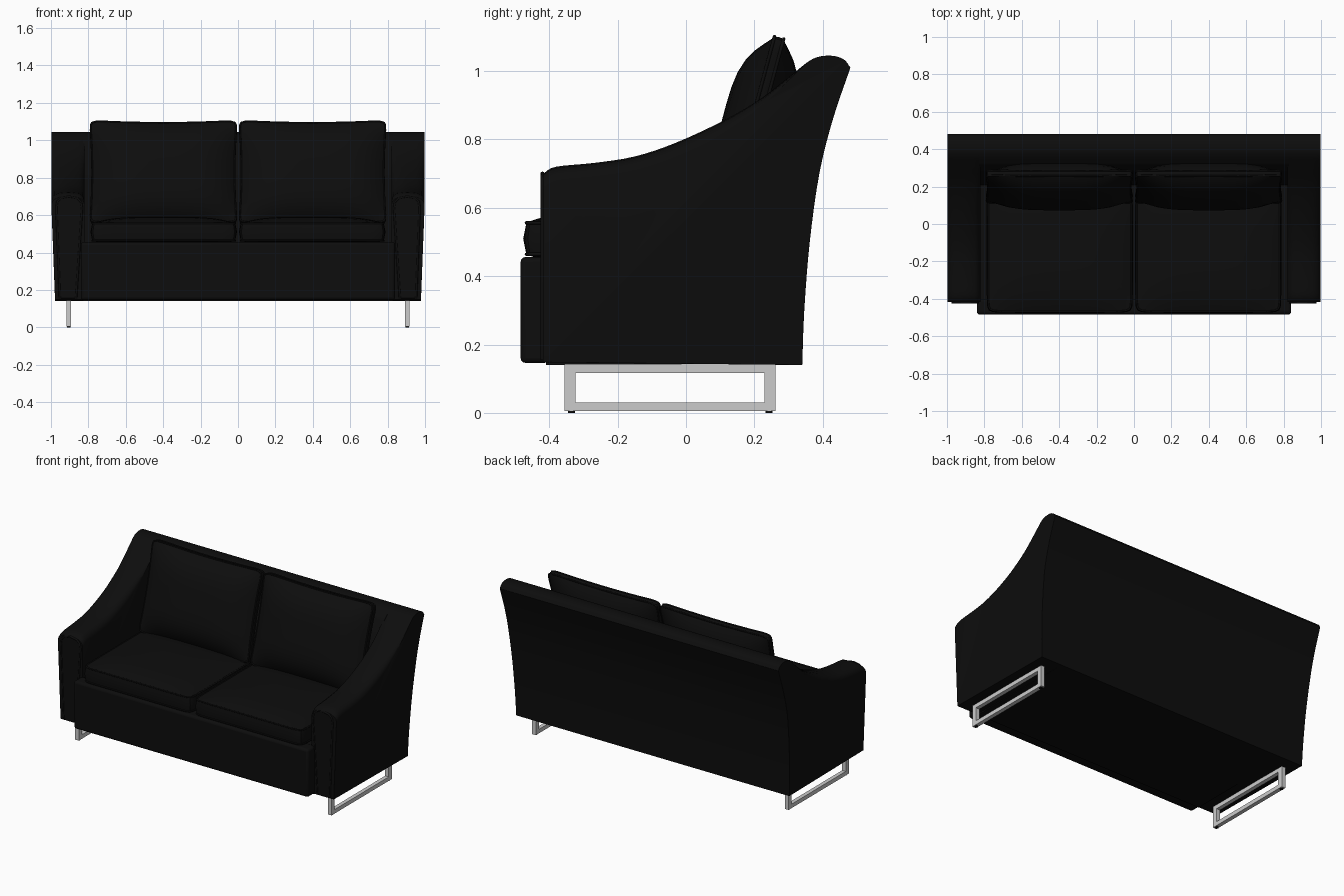
import bpy, bmesh, math
from mathutils import Vector, Matrix

cube = bpy.data.objects.get("Cube")
if cube:
    bpy.data.objects.remove(cube, do_unlink=True)


def material(name, rgb):
    m = bpy.data.materials.new(name)
    m.use_nodes = True
    m.diffuse_color = (*rgb, 1)
    m.node_tree.nodes["Principled BSDF"].inputs["Base Color"].default_value = (*rgb, 1)
    return m


BLACK = material("black leather", (0.004, 0.004, 0.004))
STEEL = material("brushed steel", (0.6, 0.6, 0.6))


def finish(name, bm, mat, bevel=0, mirror=False, smooth=True):
    bmesh.ops.recalc_face_normals(bm, faces=bm.faces)
    me = bpy.data.meshes.new(name)
    bm.to_mesh(me)
    bm.free()
    me.materials.append(mat)
    ob = bpy.data.objects.new(name, me)
    bpy.context.collection.objects.link(ob)
    if bevel:
        b = ob.modifiers.new("Soft edges", 'BEVEL')
        b.width, b.segments, b.limit_method, b.angle_limit = bevel, 3, 'ANGLE', math.radians(40)
    if mirror:
        ob.modifiers.new("Mirror", 'MIRROR')
    if smooth:
        bpy.ops.object.select_all(action='DESELECT')
        bpy.context.view_layer.objects.active = ob
        ob.select_set(True)
        bpy.ops.object.shade_smooth_by_angle(angle=math.radians(40))
    return ob


def loft(bm, rings):
    """Skin matching closed rings and cap both ends."""
    rows = [[bm.verts.new(p) for p in r] for r in rings]
    n = len(rows[0])
    for a, b in zip(rows, rows[1:]):
        for i in range(n):
            j = (i + 1) % n
            bm.faces.new((a[i], a[j], b[j], b[i]))
    bm.faces.new(rows[0])
    bm.faces.new(rows[-1])


def box(bm, x0, x1, y0, y1, z0, z1):
    loft(bm, [[(x, y0, z0), (x, y1, z0), (x, y1, z1), (x, y0, z1)] for x in (x0, x1)])


def tube(name, points, radius, closed=False):
    """Piping, mirrored to the other side."""
    cu = bpy.data.curves.new(name, 'CURVE')
    cu.dimensions = '3D'
    cu.bevel_depth, cu.bevel_resolution = radius, 2
    s = cu.splines.new('POLY')
    s.points.add(len(points) - 1)
    for p, co in zip(s.points, points):
        p.co = (*co, 1)
    s.use_cyclic_u = closed
    cu.materials.append(BLACK)
    ob = bpy.data.objects.new(name, cu)
    bpy.context.collection.objects.link(ob)
    ob.modifiers.new("Mirror", 'MIRROR')


def smooth_path(pts, steps=4):
    """Catmull-Rom interpolation through open points."""
    v = [Vector(p) for p in pts]
    v = [2 * v[0] - v[1]] + v + [2 * v[-1] - v[-2]]
    out = []
    for a, b, c, d in zip(v, v[1:], v[2:], v[3:]):
        for k in range(steps):
            t = k / steps
            out.append(0.5 * (2 * b + (c - a) * t + (2 * a - 5 * b + 4 * c - d) * t ** 2
                              + (3 * b - a - 3 * c + d) * t ** 3))
    return out + [v[-2]]


# Side profile shared by the arms and the back
rear = smooth_path([(0.34, 0.14), (0.346, 0.3), (0.362, 0.5), (0.39, 0.7), (0.43, 0.86), (0.481, 1.01)])
crest = smooth_path([(0.481, 1.01), (0.46, 1.035), (0.42, 1.045), (0.37, 1.035), (0.31, 0.99)])
slope = smooth_path([(0.31, 0.99), (0.22, 0.92), (0.11, 0.855), (-0.03, 0.79), (-0.15, 0.75),
                     (-0.27, 0.731), (-0.38, 0.72), (-0.418, 0.7)])

# Arms: slices across the width, rounded over the top and flared upwards
outline = rear + crest[1:] + slope[1:] + [Vector((-0.418, 0.148))]
rings = []
for x, drop in ((0.82, 0.045), (0.828, 0.022), (0.85, 0.006), (0.905, 0), (0.955, 0.004),
                (0.98, 0.014), (0.993, 0.028), (0.998, 0.045)):
    ring = []
    for y, z in outline:
        flare = 0.98 + 0.02 * min(1, (z - 0.14) / 0.55) if x > 0.9 else 1
        fade = min(1, max(0, (0.36 - y) / 0.3)) if z > 0.65 else 0
        ring.append((x * flare, y, z - drop * fade))
    rings.append(ring)
bm = bmesh.new()
loft(bm, rings)
finish("arms", bm, BLACK, 0.01, True)

# Arm front panels with piping
arch = [(0.866, 0.155), (0.834, 0.64), (0.84, 0.672), (0.862, 0.692), (0.905, 0.7),
        (0.945, 0.692), (0.966, 0.672), (0.971, 0.64), (0.952, 0.155)]
bm = bmesh.new()
loft(bm, [[(x, y, z) for x, z in arch] for y in (-0.41, -0.423)])
finish("arm_front_panels", bm, BLACK, 0.003, True)
tube("arm_piping", [(x, -0.42, z) for x, z in arch], 0.006)

# Backrest
shape = rear + crest[1:] + [Vector((0.26, 0.75)), Vector((0.2, 0.4)), Vector((0.2, 0.14))]
bm = bmesh.new()
loft(bm, [[(x, y, z) for y, z in shape] for x in (-0.83, 0.83)])
finish("backrest", bm, BLACK)

# Seat base and front rail
bm = bmesh.new()
box(bm, -0.83, 0.83, -0.41, 0.25, 0.14, 0.45)
finish("seat_base", bm, BLACK)
bm = bmesh.new()
box(bm, -0.84, 0.84, -0.484, -0.40, 0.146, 0.456)
finish("front_rail", bm, BLACK, 0.015)


def cushion(name, w, h, edge, crown, power, pinch, place):
    """Puffed slab in local xy, thick along z, with piping round both edges."""
    n, corner = 16, 0.03

    def spot(u, v, side):
        x = u * (w / 2 - pinch * (1 - v * v))
        y = v * (h / 2 - pinch * (1 - u * u))
        # Round the corners in plan
        over = max(0, abs(u) - 0.9) * max(0, abs(v) - 0.9) * 100
        x -= math.copysign(corner * 0.35 * over, u)
        y -= math.copysign(corner * 0.35 * over, v)
        z = edge + crown * (1 - abs(u) ** power) * (1 - abs(v) ** power)
        return place @ Vector((x, y, side * z))

    # Samples bunched towards the rim
    t = [math.sin(math.pi / 2 * (2 * i / n - 1)) for i in range(n + 1)]
    rim = ([(i, 0) for i in range(n)] + [(n, i) for i in range(n)]
           + [(n - i, n) for i in range(n)] + [(0, n - i) for i in range(n)])
    bm = bmesh.new()
    sheets = {}
    for side in (-1, 1):
        g = [[bm.verts.new(spot(u, v, side)) for v in t] for u in t]
        for i in range(n):
            for j in range(n):
                bm.faces.new((g[i][j], g[i + 1][j], g[i + 1][j + 1], g[i][j + 1]))
        sheets[side] = [g[i][j] for i, j in rim]
    # Bulging side band
    center = place.translation
    low, high = sheets[-1], sheets[1]
    mid = [bm.verts.new((a.co + b.co) / 2 + ((a.co + b.co) / 2 - center).normalized() * edge * 0.2)
           for a, b in zip(low, high)]
    for a, b in ((low, mid), (mid, high)):
        for i in range(len(a)):
            j = (i + 1) % len(a)
            bm.faces.new((a[i], a[j], b[j], b[i]))
    for side, label in ((-1, "lower"), (1, "upper")):
        tube(f"{name}_{label}_piping", [v.co.copy() for v in sheets[side]], 0.005, True)
    finish(name, bm, BLACK, 0, True)


# Seat cushions
cushion("seat_cushions", 0.765, 0.66, 0.046, 0.035, 4, 0.0,
        Matrix.Translation((0.397, -0.137, 0.51)))
# Leaning back cushions
lean = Matrix.Rotation(math.radians(75), 4, 'X')
cushion("back_cushions", 0.785, 0.565, 0.014, 0.085, 4, 0.012,
        Matrix.Translation((0.399, 0.2, 0.828)) @ lean)

# Sled legs: rectangular steel frames
bm = bmesh.new()
frame = [(-0.355, 0.262, 0.005, 0.031), (-0.355, 0.262, 0.117, 0.143),
         (-0.355, -0.323, 0.031, 0.117), (0.23, 0.262, 0.031, 0.117)]
for y0, y1, z0, z1 in frame:
    box(bm, 0.892, 0.918, y0, y1, z0, z1)
finish("sled_legs", bm, STEEL, 0, True, False)

# Floor glides
bm = bmesh.new()
for y in (-0.335, 0.243):
    bmesh.ops.create_cone(bm, cap_ends=True, segments=12, radius1=0.01, radius2=0.01, depth=0.006,
                          matrix=Matrix.Translation((0.905, y, 0.003)))
finish("floor_glides", bm, BLACK, 0, True)
